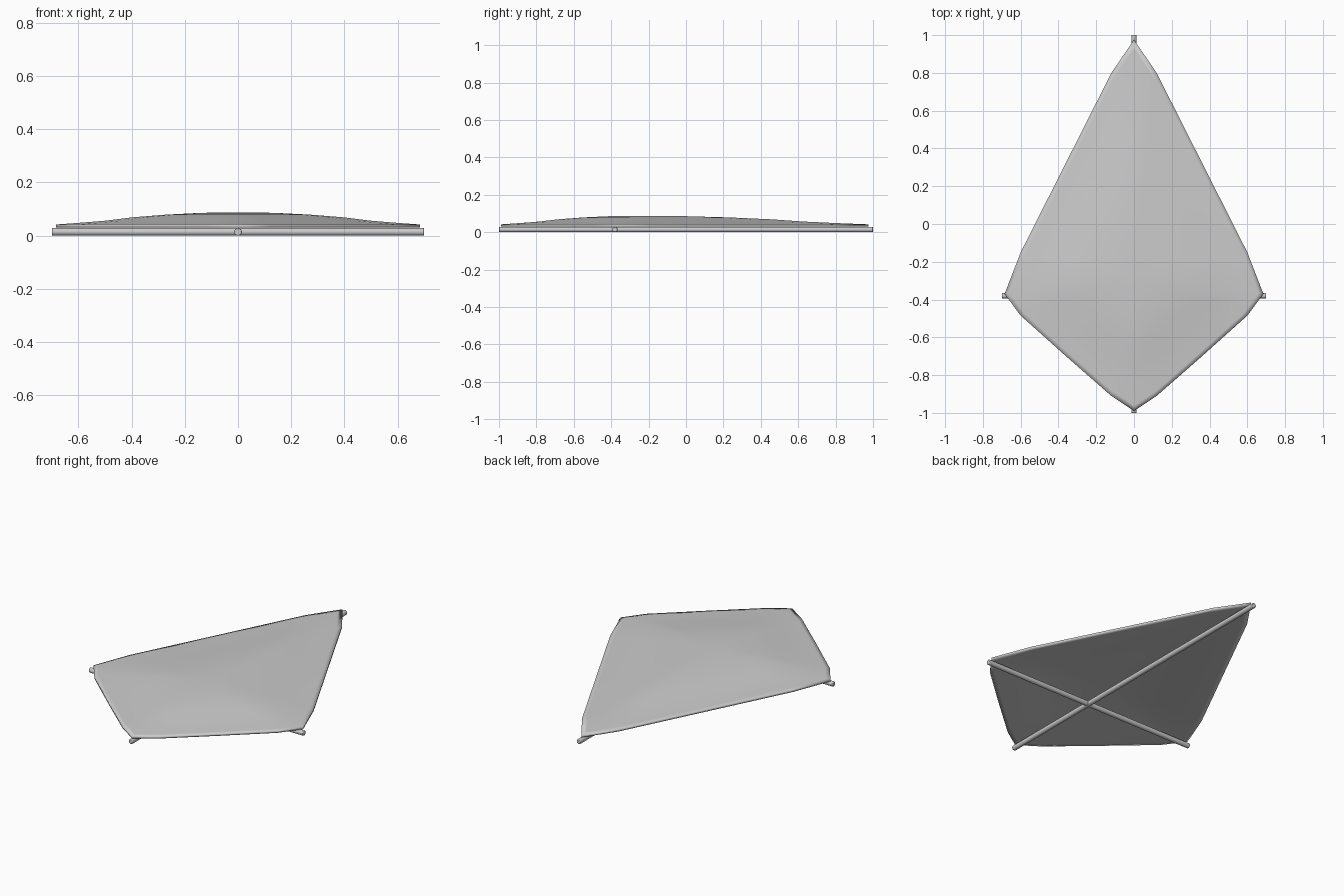
import bpy, bmesh, math
from mathutils import Vector

if "Cube" in bpy.data.objects:
    bpy.data.objects.remove(bpy.data.objects["Cube"])

# Sail: billowed kite sheet made of rings shrinking towards its crown
half = [(0, 0.975), (0.12, 0.80), (0.36, 0.325), (0.60, -0.15), (0.685, -0.37),
        (0.60, -0.485), (0.36, -0.70), (0.12, -0.91), (0, -0.99)]
outline = half + [(-x, y) for x, y in reversed(half[1:-1])]
crown = Vector((0, -0.26))
rings = [(1.0, 0.042), (0.96, 0.044), (0.86, 0.049), (0.72, 0.057),
         (0.58, 0.069), (0.40, 0.079), (0.20, 0.086)]

bm = bmesh.new()
loops = []
for t, z in rings:
    pts = [crown + (Vector(p) - crown) * t for p in outline]
    loops.append([bm.verts.new((p.x, p.y, z)) for p in pts])
top = bm.verts.new((crown.x, crown.y, 0.088))
n = len(outline)
for i in range(n):
    j = (i + 1) % n
    for a, b in zip(loops, loops[1:]):
        bm.faces.new((a[i], a[j], b[j], b[i]))
    bm.faces.new((loops[-1][i], loops[-1][j], top))
bmesh.ops.recalc_face_normals(bm, faces=bm.faces)
if sum(f.normal.z for f in bm.faces) < 0:
    bmesh.ops.reverse_faces(bm, faces=bm.faces)
mesh = bpy.data.meshes.new("sail")
bm.to_mesh(mesh)
bm.free()
sail = bpy.data.objects.new("sail", mesh)
bpy.context.collection.objects.link(sail)
solid = sail.modifiers.new("cloth_thickness", 'SOLIDIFY')
solid.thickness = 0.012
solid.offset = -1


def smooth(obj, angle):
    bpy.ops.object.select_all(action='DESELECT')
    obj.select_set(True)
    bpy.context.view_layer.objects.active = obj
    bpy.ops.object.shade_smooth_by_angle(angle=math.radians(angle))


# Spars: two crossed rods with softened ends
def spar(name, length, location, rotation):
    bpy.ops.mesh.primitive_cylinder_add(vertices=16, radius=0.0145, depth=length,
                                        location=location, rotation=rotation)
    rod = bpy.context.object
    rod.name = name
    bevel = rod.modifiers.new("rounded_ends", 'BEVEL')
    bevel.width = 0.004
    bevel.segments = 2
    bevel.limit_method = 'ANGLE'
    bevel.angle_limit = math.radians(50)
    smooth(rod, 40)


spar("spine", 2.0, (0, 0, 0.0145), (math.pi / 2, 0, 0))
spar("cross_spar", 1.4, (0, -0.38, 0.0145), (0, math.pi / 2, 0))
smooth(sail, 40)
